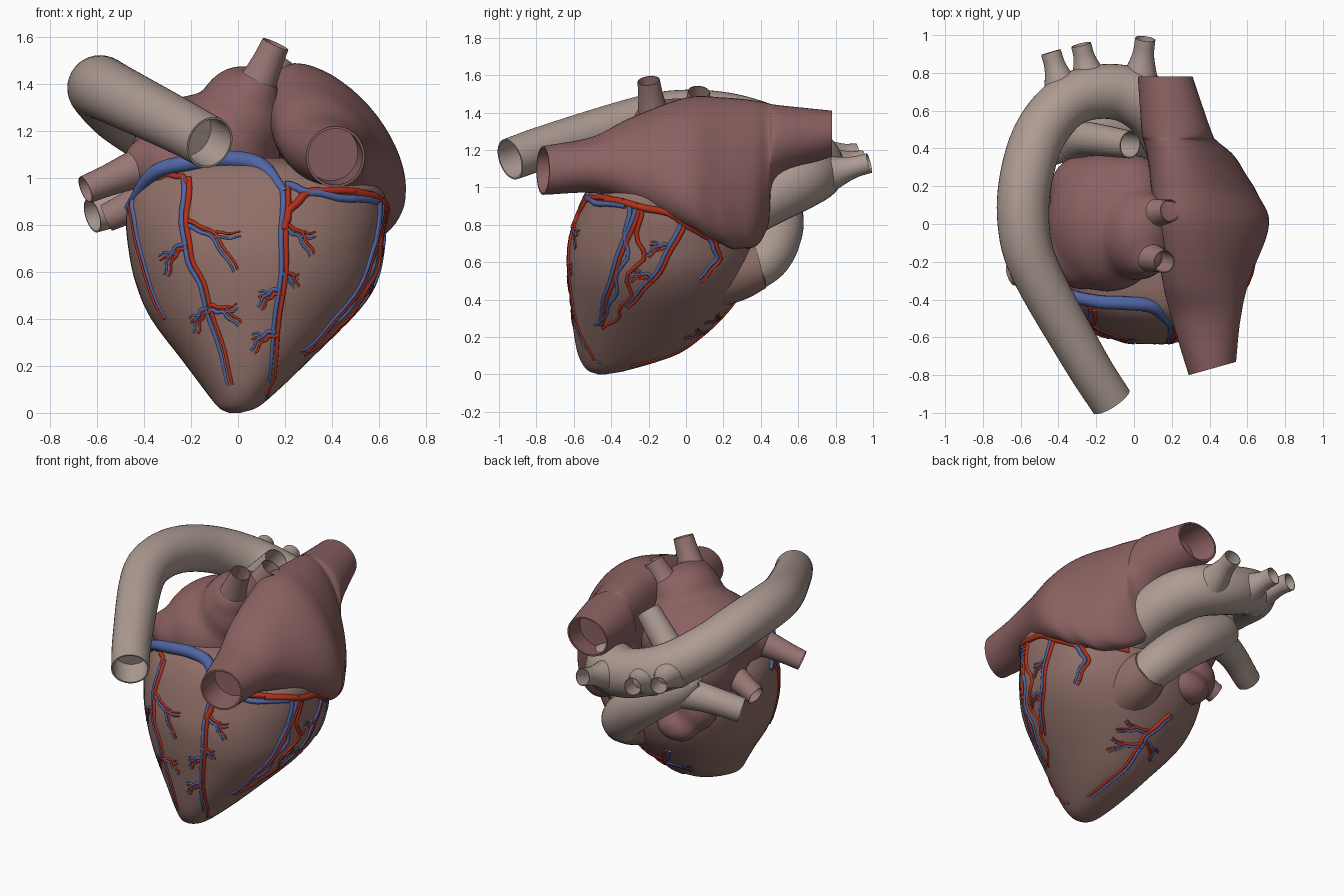
import bpy, bmesh, math
from mathutils import Vector, Matrix
from mathutils.bvhtree import BVHTree

if "Cube" in bpy.data.objects:
    bpy.data.objects.remove(bpy.data.objects["Cube"])


def material(name, rgb):
    m = bpy.data.materials.new(name)
    m.diffuse_color = (*rgb, 1)
    m.use_nodes = True
    m.node_tree.nodes["Principled BSDF"].inputs["Base Color"].default_value = m.diffuse_color
    return m


MUSCLE = material("muscle", (0.28, 0.16, 0.14))
ATRIA = material("atria", (0.26, 0.12, 0.12))
TAN = material("artery_wall", (0.42, 0.33, 0.29))
PINK = material("vein_wall", (0.32, 0.19, 0.18))
RED = material("coronary_red", (0.45, 0.03, 0.01))
BLUE = material("coronary_blue", (0.08, 0.13, 0.37))


def spline(pts, n):
    """Catmull-Rom through tuples of any length."""
    p = [Vector(q) for q in pts]
    p = [2 * p[0] - p[1]] + p + [2 * p[-1] - p[-2]]
    out = []
    for i in range(1, len(p) - 2):
        a, b, c, d = p[i - 1:i + 3]
        for k in range(n):
            t = k / n
            out.append(0.5 * (2 * b + (c - a) * t + (2 * a - 5 * b + 4 * c - d) * t * t
                              + (3 * b - a - 3 * c + d) * t ** 3))
    return out + [p[-2]]


def finish(name, bm, mat):
    bmesh.ops.recalc_face_normals(bm, faces=bm.faces)
    me = bpy.data.meshes.new(name)
    bm.to_mesh(me)
    bm.free()
    me.materials.append(mat)
    for f in me.polygons:
        f.use_smooth = True
    me.set_sharp_from_angle(angle=math.radians(50))
    ob = bpy.data.objects.new(name, me)
    bpy.context.collection.objects.link(ob)
    return ob


def add_loft(bm, rings):
    vs = [[bm.verts.new(p) for p in r] for r in rings]
    n = len(vs[0])
    for a, b in zip(vs, vs[1:]):
        for i in range(n):
            bm.faces.new((a[i], a[(i + 1) % n], b[(i + 1) % n], b[i]))
    bm.faces.new(vs[0])
    bm.faces.new(vs[-1])


def hollow_end(rings, depth=0.16):
    """Turn the last ring into an open mouth with a thin lip."""
    mid = lambda r: sum(r, Vector()) / len(r)
    c = mid(rings[-1])
    back = (mid(rings[-2]) - c).normalized() * depth
    inner = [c + (p - c) * 0.92 for p in rings[-1]]
    return rings + [inner, [p + back for p in inner]]


def tube_rings(path, sides):
    """Rings along (x, y, z, r) samples, with a twist-free frame."""
    pos = [Vector(p[:3]) for p in path]
    rings, side = [], None
    for i, p in enumerate(pos):
        t = (pos[min(i + 1, len(pos) - 1)] - pos[max(i - 1, 0)]).normalized()
        side = t.orthogonal() if side is None else side - t * side.dot(t)
        side.normalize()
        up = t.cross(side)
        rings.append([p + path[i][3] * (math.cos(a) * side + math.sin(a) * up)
                      for a in (2 * math.pi * k / sides for k in range(sides))])
    return rings


def vessel(name, pts, mat, mouth=True, sides=28):
    rings = tube_rings(spline(pts, 6), sides)
    bm = bmesh.new()
    add_loft(bm, hollow_end(rings) if mouth else rings)
    return finish(name, bm, mat)


def blob(name, balls, mat):
    """Ellipsoids (centre, radii) fused into one soft body."""
    bm = bmesh.new()
    for x, y, z, a, b, c in balls:
        bmesh.ops.create_icosphere(bm, subdivisions=4, radius=1,
                                   matrix=Matrix.LocRotScale((x, y, z), None, (a, b, c)))
    ob = finish(name, bm, mat)
    m = ob.modifiers.new("fuse", 'REMESH')
    m.voxel_size, m.use_smooth_shade = 0.02, True
    m = ob.modifiers.new("soften", 'SMOOTH')
    m.factor, m.iterations = 0.5, 16


# Ventricles: level sections (z, x0, x1, y0, y1)
S = [(0, -.04, .01, -.47, -.43), (.025, -.085, .085, -.53, -.30), (.10, -.145, .175, -.575, -.07),
     (.22, -.235, .30, -.60, .10), (.40, -.37, .48, -.62, .27), (.55, -.435, .58, -.635, .35),
     (.70, -.467, .615, -.63, .37), (.85, -.475, .63, -.585, .30), (.97, -.43, .60, -.53, .2),
     (1.05, -.32, .42, -.46, .1), (1.085, -.15, .2, -.36, 0)]
power = lambda v: math.copysign(abs(v) ** 0.92, v)
rings = []
for z, x0, x1, y0, y1 in spline(S, 5):
    rings.append([Vector(((x0 + x1) / 2 + (x1 - x0) / 2 * power(math.cos(a)),
                          (y0 + y1) / 2 + (y1 - y0) / 2 * power(math.sin(a)), max(z, 0)))
                  for a in (2 * math.pi * k / 64 for k in range(64))])
bm = bmesh.new()
add_loft(bm, rings)
bmesh.ops.recalc_face_normals(bm, faces=bm.faces)
heart = BVHTree.FromBMesh(bm)
finish("ventricles", bm, MUSCLE)

# Right atrium with both great veins: sections along y (y, x0, x1, z0, z1, tilt)
A = [(-.765, .29, .54, .96, 1.22, 0), (-.5, .20, .565, .97, 1.27, .1), (-.3, .15, .61, .92, 1.37, .35),
     (0, .11, .715, .79, 1.48, .55), (.2, .09, .63, .69, 1.48, .5), (.36, .07, .53, .68, 1.465, .4),
     (.44, .05, .44, .80, 1.45, .25), (.49, .04, .41, 1.05, 1.44, .1), (.78, .02, .31, 1.165, 1.41, 0)]
rings = []
for y, x0, x1, z0, z1, tilt in spline(A, 7):
    lump = 0.008 * max(0, 1 - abs(y - .2) / .25)
    slant = .28 * max(0, (-y - .5) / .265)
    ring = []
    for k in range(48):
        a = 2 * math.pi * k / 48
        dx = (x1 - x0) / 2 * math.cos(a + tilt)
        low = max(0, -math.sin(a)) * lump
        ring.append(Vector(((x0 + x1) / 2 + dx + low * math.sin(40 * y), y + slant * dx,
                            (z0 + z1) / 2 + (z1 - z0) / 2 * math.sin(a) + low * math.sin(45 * y))))
    rings.append(ring)
rings = hollow_end(hollow_end(rings)[::-1])
bm = bmesh.new()
add_loft(bm, rings)
finish("right_atrium", bm, ATRIA)

# Pulmonary veins, each leaving the left atrium through a swelling
VEINS = [((.06, -.17, 1.35), (.16, -.2, 1.57)), ((.08, .05, 1.34), (.19, .07, 1.51)),
         ((-.38, -.17, 1.06), (-.65, -.27, .95)), ((-.34, .06, .93), (-.56, .08, .83))]
for i, (a, b) in enumerate(VEINS):
    vessel(f"pulmonary_vein_{i + 1}", [(*a, .09), (*Vector(a).lerp(b, .6), .068), (*b, .06)], PINK)

# Left atrium and its ear
blob("left_atrium", [(-.14, .01, 1.08, .32, .37, .28), (.02, -.05, 1.25, .2, .25, .23),
                     (-.27, -.14, 1.05, .19, .21, .18), (-.26, .17, 1.0, .19, .2, .22),
                     (-.02, .17, 1.12, .2, .2, .2), (-.15, .12, .9, .28, .22, .2)]
     + [(*a, .115, .115, .115) for a, b in VEINS], ATRIA)
blob("left_auricle", [(-.16, .31, .62, .14, .1, .1), (-.25, .25, .74, .14, .12, .15)], ATRIA)

# Aorta and the arch branches
vessel("aorta", [(.26, .2, .8, .14), (.22, .40, .93, .155), (.1, .61, 1.04, .16), (-.1, .70, 1.09, .147),
                 (-.33, .66, 1.18, .14), (-.49, .49, 1.28, .14), (-.57, .25, 1.36, .14), (-.585, 0, 1.385, .137),
                 (-.52, -.25, 1.355, .13), (-.26, -.72, 1.225, .117), (-.12, -.94, 1.15, .113)], TAN, sides=36)
for i, (a, b) in enumerate([((.02, .68, 1.05), (.06, .98, 1.13)), ((-.22, .70, 1.11), (-.28, .95, 1.145)),
                            ((-.36, .64, 1.17), (-.44, .91, 1.18))]):
    vessel(f"arch_branch_{i + 1}", [(*a, .13), (*Vector(a).lerp(b, .65), .063), (*b, .054)], TAN, sides=20)

# Pulmonary trunk: outflow cone, trunk, two arteries
vessel("outflow_cone", [(.2, .1, .53, .19), (.2, .27, .55, .16), (.2, .4, .58, .122)], MUSCLE, False)
vessel("pulmonary_trunk", [(.21, .34, .55, .12), (.14, .44, .64, .13), (.0, .49, .77, .135),
                           (-.15, .49, .88, .13), (-.28, .45, .97, .12), (-.36, .4, 1.02, .07)], TAN, False)
vessel("left_pulmonary_artery", [(-.2, .47, .93, .11), (-.42, .4, .9, .085), (-.62, .31, .84, .075)], TAN)
vessel("right_pulmonary_artery", [(-.3, .43, .98, .11), (-.24, .45, 1.12, .09), (-.02, .42, 1.37, .073)], TAN)

# Coronary vessels: drawn flat in one view and projected on the ventricles
AXES = {"front": lambda u, v: ((u, -2, v), (0, 1, 0)),
        "right": lambda u, v: ((2, u, v), (-1, 0, 0)),
        "left": lambda u, v: ((-2, u, v), (1, 0, 0)),
        "below": lambda u, v: ((u, v + .7, -.4), (0, -.707, .707))}


def coronary(bm, view, pts, r, shift=0.0, taper=.45):
    flat = spline(pts, 6)
    path = []
    for i, p in enumerate(flat):
        t = flat[min(i + 1, len(flat) - 1)] - flat[max(i - 1, 0)]
        q = p + Vector((-t.y, t.x)).normalized() * (shift + .005 * math.sin(i * 1.3))
        o, d = (Vector(w) for w in AXES[view](q.x, q.y))
        hit = heart.ray_cast(o, d)[0] or heart.find_nearest(o + d * 1.5)[0]
        path.append((*hit, r * (1 - (1 - taper) * i / len(flat))))
    add_loft(bm, tube_rings(path, 8))
    return flat


def tree(bm, view, pts, twigs, shift):
    """A main vessel with forking side twigs (place along it 0-1, signed length)."""
    flat = coronary(bm, view, pts, .014, shift)
    for place, length in twigs:
        i = min(int(place * len(flat)), len(flat) - 2)
        t = (flat[i + 1] - flat[i]).normalized()
        out = Vector((-t.y, t.x)) * (1 if length > 0 else -1)
        L = abs(length)
        p = flat[i]
        bend = p + (out * .7 + t * .35) * L * .55
        coronary(bm, view, [p, bend, p + (out * .7 + t * .7) * L], .01, shift)
        coronary(bm, view, [bend, bend + out * L * .4], .007, shift)


TREES = [
    ("front", [(.2, .96), (.19, .6), (.13, .06)], [(.3, .17), (.53, .09), (.55, -.12), (.75, -.13)]),
    ("front", [(-.22, 1), (-.22, .72), (-.14, .5), (-.03, .12)], [(.25, .3), (.36, -.16), (.7, .15), (.72, -.12)]),
    ("right", [(-.25, .91), (-.4, .5), (-.46, .26)], []),
    ("right", [(-.01, .82), (-.15, .55), (-.32, .36)], [(.3, -.14), (.55, -.14)]),
    ("right", [(.13, .73), (.17, .62), (.07, .5)], []),
    ("left", [(-.26, .9), (-.34, .75), (-.42, .4)], []),
    ("below", [(-.06, .38), (.04, .14), (.05, -.08), (.1, -.55)], [(.3, .22), (.5, .22), (.4, -.2)]),
]
for name, mat, shift in (("coronary_arteries", RED, .01), ("coronary_veins", BLUE, -.01)):
    bm = bmesh.new()
    for view, pts, twigs in TREES:
        tree(bm, view, pts, twigs, shift)
    # margin vessel along the right border, then the groove vessels
    coronary(bm, "front", [(.61, .9), (.58, .62), (.45, .4), (.28, .25)], .014, shift)
    if mat is RED:
        coronary(bm, "front", [(.2, .78), (.22, .86), (.33, .945), (.58, .93)], .018, 0, .9)
        coronary(bm, "right", [(-.43, .935), (-.1, .86), (.1, .74), (.33, .69)], .02, 0, .8)
        coronary(bm, "front", [(-.21, .98), (-.26, 1.01), (-.36, 1.0)], .014, 0, .9)
    else:
        coronary(bm, "front", [(.2, .97), (.35, .93), (.59, .9)], .018, 0, .9)
    finish(name, bm, mat)

# Coronary sinus: thick vein in the groove
vessel("coronary_sinus", [(-.47, -.2, .87, .016), (-.36, -.36, 1.02, .03), (-.2, -.41, 1.065, .035),
                          (-.04, -.42, 1.08, .037), (.1, -.44, 1.05, .034), (.2, -.54, .94, .016)],
       BLUE, False, 14)
